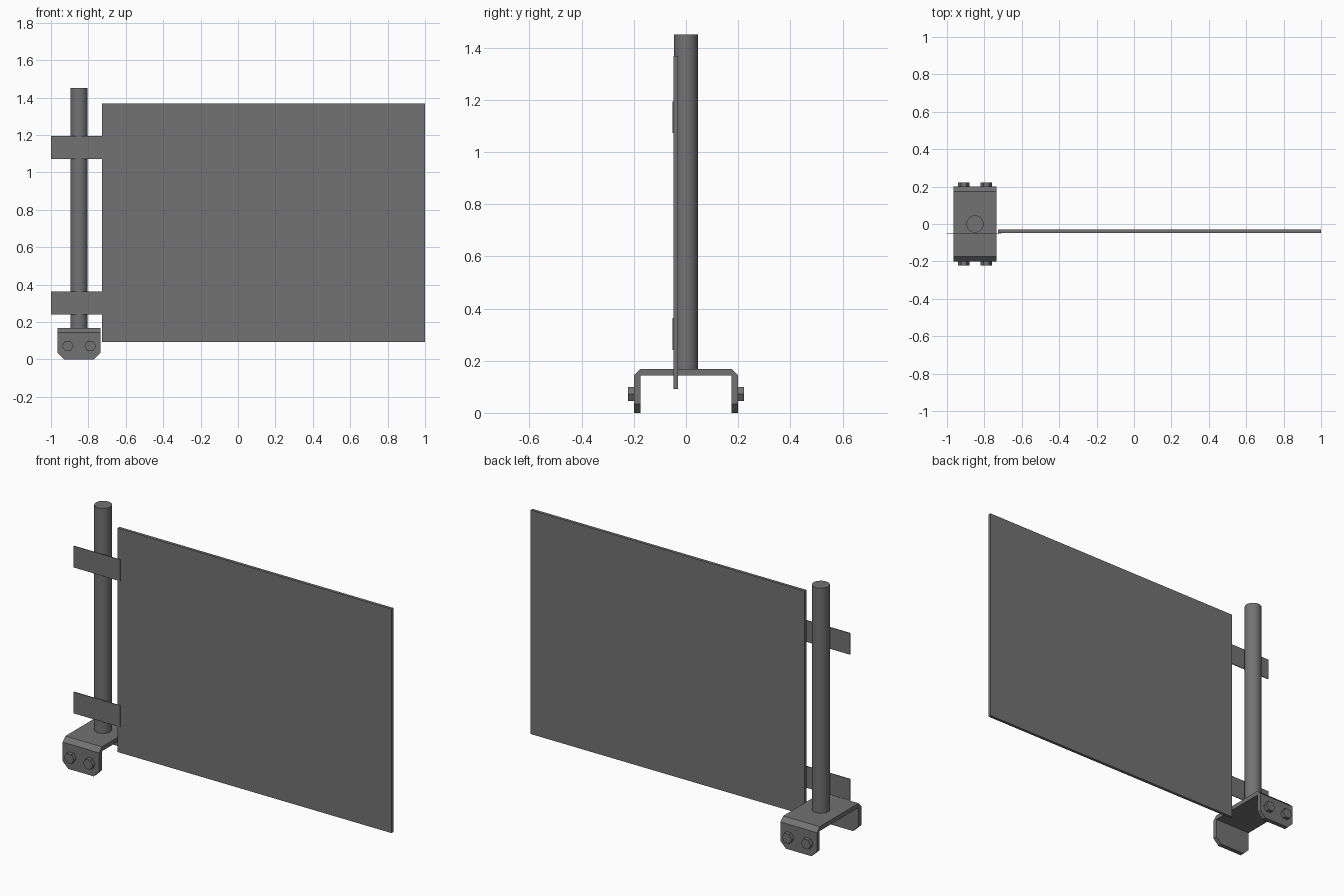
import bpy, bmesh, math
from mathutils import Vector

cube = bpy.data.objects.get("Cube")
if cube:
    bpy.data.objects.remove(cube, do_unlink=True)

# Single painted steel colour
steel = bpy.data.materials.new("dark_grey_steel")
steel.use_nodes = True
GREY = (0.17, 0.17, 0.17, 1)
steel.diffuse_color = GREY
steel.node_tree.nodes["Principled BSDF"].inputs["Base Color"].default_value = GREY


def add_object(name, bm):
    bmesh.ops.recalc_face_normals(bm, faces=bm.faces)
    mesh = bpy.data.meshes.new(name)
    bm.to_mesh(mesh)
    bm.free()
    mesh.materials.append(steel)
    obj = bpy.data.objects.new(name, mesh)
    bpy.context.collection.objects.link(obj)
    return obj


def box(name, low, high):
    bm = bmesh.new()
    bmesh.ops.create_cube(bm, size=1)
    low, high = Vector(low), Vector(high)
    for v in bm.verts:
        v.co = (low + high) / 2 + v.co * (high - low)
    return add_object(name, bm)


def cylinder(name, radius, depth, location, sides, rotation=(0, 0, 0)):
    bpy.ops.mesh.primitive_cylinder_add(vertices=sides, radius=radius, depth=depth,
                                        location=location, rotation=rotation)
    obj = bpy.context.object
    obj.name = name
    obj.data.materials.append(steel)
    return obj


POLE_X = -0.85
HALF_W = 0.115      # half width of the bracket
TOP = 0.168         # top of the bracket
THICK = 0.025

# Upright pole
pole = cylinder("pole", 0.046, 1.45 - TOP, (POLE_X, 0, (1.45 + TOP) / 2), 40)
bpy.ops.object.shade_smooth_by_angle(angle=math.radians(35))

# Flag panel and the two straps that hold it
box("panel", (-0.726, -0.047, 0.092), (1, -0.03, 1.368))
for name, z in (("lower_strap", 0.302), ("upper_strap", 1.133)):
    box(name, (-1, -0.052, z - 0.061), (-0.708, -0.047, z + 0.061))

# Channel bracket: half profile mirrored in y, extruded along x
half = [(0.175, TOP - THICK), (0.175, 0), (0.2, 0), (0.2, TOP - THICK), (0.175, TOP)]
profile = half + [(-y, z) for y, z in reversed(half)]
bm = bmesh.new()
face = bm.faces.new([bm.verts.new((POLE_X - HALF_W, y, z)) for y, z in profile])
ext = bmesh.ops.extrude_face_region(bm, geom=[face])
bmesh.ops.translate(bm, vec=(2 * HALF_W, 0, 0),
                    verts=[g for g in ext["geom"] if isinstance(g, bmesh.types.BMVert)])
bmesh.ops.recalc_face_normals(bm, faces=bm.faces)

# Clipped lower corners of both flanges
for side in (-1, 1):
    bmesh.ops.bisect_plane(bm, geom=bm.verts[:] + bm.edges[:] + bm.faces[:],
                           plane_co=(POLE_X + side * HALF_W, 0, 0.035),
                           plane_no=(side, 0, -1), clear_outer=True)
    bmesh.ops.holes_fill(bm, edges=[e for e in bm.edges if e.is_boundary], sides=0)
add_object("mounting_bracket", bm)

# Hexagonal bolt heads on both flanges
for face_name, sy in (("front", -1), ("back", 1)):
    for side_name, sx in (("right", -1), ("left", 1)):
        cylinder(f"{face_name}_{side_name}_bolt", 0.031, 0.03,
                 (POLE_X + sx * 0.06, sy * 0.207, 0.072), 6,
                 (math.pi / 2, math.pi / 6, 0))
